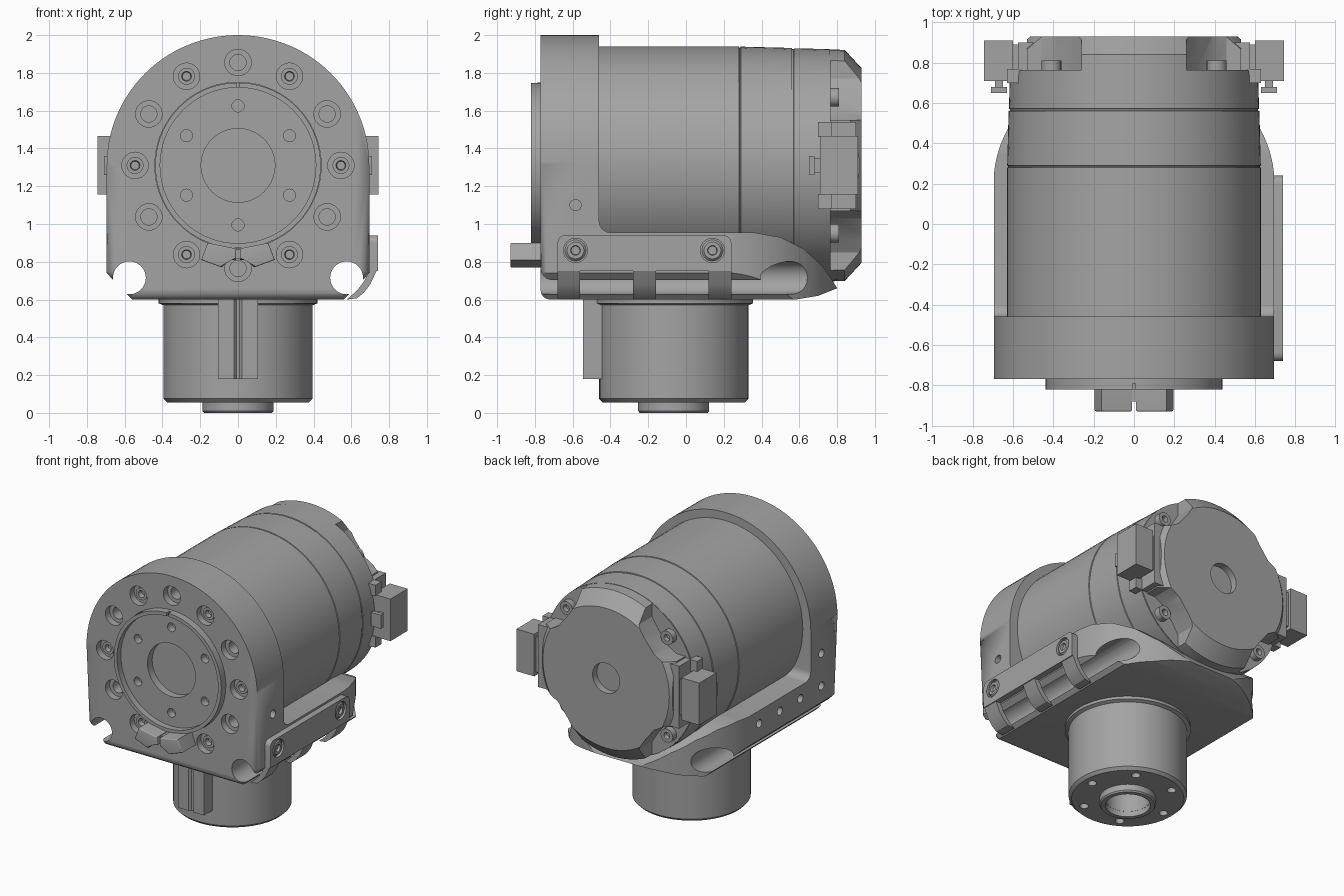
import bpy, bmesh
from math import pi, sin, cos, radians
from mathutils import Vector

if "Cube" in bpy.data.objects:
    bpy.data.objects.remove(bpy.data.objects["Cube"])

grey = bpy.data.materials.new("machined_grey")
grey.use_nodes = True
grey.diffuse_color = (0.37, 0.37, 0.37, 1)
grey.node_tree.nodes["Principled BSDF"].inputs["Base Color"].default_value = grey.diffuse_color

CZ = 1.31     # height of the main axis
NY = -0.065   # y of the neck axis
parts = []


def place(a, b, t, axis):
    return {"x": Vector((t, a, b)), "y": Vector((a, t, b)), "z": Vector((a, b, t))}[axis]


def finish(name, bm):
    bmesh.ops.remove_doubles(bm, verts=bm.verts, dist=1e-5)
    bmesh.ops.recalc_face_normals(bm, faces=bm.faces)
    mesh = bpy.data.meshes.new(name)
    bm.to_mesh(mesh)
    bm.free()
    mesh.materials.append(grey)
    ob = bpy.data.objects.new(name, mesh)
    bpy.context.collection.objects.link(ob)
    parts.append(ob)
    return ob


def add_prism(bm, pts, axis, lo, hi):
    ends = [[bm.verts.new(place(a, b, t, axis)) for a, b in pts] for t in (lo, hi)]
    bm.faces.new(ends[0])
    bm.faces.new(ends[1][::-1])
    n = len(pts)
    for i in range(n):
        j = (i + 1) % n
        bm.faces.new((ends[0][i], ends[0][j], ends[1][j], ends[1][i]))


def prism(name, pts, axis, lo, hi, bevel_start=0):
    bm = bmesh.new()
    add_prism(bm, pts, axis, lo, hi)
    if bevel_start:
        k = "xyz".index(axis)
        edges = [e for e in bm.edges if all(abs(v.co[k] - lo) < 1e-5 for v in e.verts)]
        bmesh.ops.bevel(bm, geom=edges, offset=bevel_start, segments=4, profile=0.5, affect='EDGES')
    return finish(name, bm)


def arc(a, b, ra, rb, start, end, n):
    return [(a + ra * cos(radians(start + (end - start) * i / n)),
             b + rb * sin(radians(start + (end - start) * i / n))) for i in range(n + 1)]


def circle(a, b, r, n=24):
    return arc(a, b, r, r, 0, 360, n)[:-1]


def rect(a0, a1, b0, b1):
    return [(a0, b0), (a1, b0), (a1, b1), (a0, b1)]


def rods(name, shapes, axis):
    """Several prisms in one mesh; shapes are (points, low, high)."""
    bm = bmesh.new()
    for pts, lo, hi in shapes:
        add_prism(bm, pts, axis, lo, hi)
    return finish(name, bm)


def lathe(name, profile, axis, a, b, n=72):
    """Revolve (radius, position) pairs that start and end on the axis."""
    bm = bmesh.new()
    rings = []
    for r, t in profile:
        pts = circle(a, b, r, n) if r else [(a, b)]
        rings.append([bm.verts.new(place(p, q, t, axis)) for p, q in pts])
    for low, high in zip(rings, rings[1:]):
        for i in range(n):
            j = (i + 1) % n
            quad = [low[i % len(low)], low[j % len(low)], high[j % len(high)], high[i % len(high)]]
            bm.faces.new(list(dict.fromkeys(quad)))
    return finish(name, bm)


def boolean(ob, cutter, op='DIFFERENCE'):
    mod = ob.modifiers.new("cut", 'BOOLEAN')
    mod.operation, mod.solver, mod.object = op, 'EXACT', cutter
    bpy.context.view_layer.objects.active = ob
    bpy.ops.object.modifier_apply(modifier=mod.name)
    parts.remove(cutter)
    bpy.data.objects.remove(cutter)


# Housing: arched front wall flowing into a cradle with a rounded tail
arch = [(-0.56, 0.6), (0.56, 0.6), (0.695, 0.74)] + arc(0, CZ, 0.695, 0.69, 0, 180, 56) + [(-0.695, 0.74)]
housing = prism("housing", arch, "y", -0.77, 0.85, bevel_start=0.05)
side = [(-0.9, 0.5), (0.55, 0.5), (0.58, 0.6), (0.7, 0.62), (0.8, 0.66), (0.77, 0.71), (0.72, 0.78),
        (0.62, 0.87), (0.5, 0.93), (0.36, 0.955)]
side += arc(-0.4, 1.015, 0.06, 0.06, 270, 180, 6) + [(-0.46, 2.1), (-0.9, 2.1)]
boolean(housing, prism("side_shape", side, "x", -1, 1), 'INTERSECT')
plan = [(-0.72, -0.9), (0.72, -0.9), (0.72, 0.19)] + arc(0, 0.2, 0.697, 0.62, 0, 180, 40) + [(-0.72, 0.19)]
boolean(housing, prism("plan_shape", plan, "z", 0.4, 2.2), 'INTERSECT')
boolean(housing, rods("grooves", [(circle(s * 0.575, 0.715, 0.087, 32), -1, 1) for s in (-1, 1)], "y"))

# Ring of counterbored holes and the seat of the output disc
ring = [(0.545 * cos(i * pi / 6), CZ + 0.545 * sin(i * pi / 6)) for i in range(12)]
boolean(housing, rods("counterbores", [(circle(x, z, 0.07), -0.9, -0.72) for x, z in ring], "y"))
boolean(housing, rods("bolt_holes", [(circle(x, z, 0.043), -0.9, -0.64) for x, z in ring], "y"))
boolean(housing, prism("disc_seat", circle(0, CZ, 0.44, 72), "y", -0.9, -0.69))

# Threaded side holes
side_holes = [(circle(-0.585, 1.1, 0.03, 16), 0.63, 0.8), (circle(-0.585, 1.1, 0.03, 16), -0.8, -0.63)]
side_holes += [(circle(y, 0.86, 0.03, 16), -0.8, -0.63) for y in (-0.585, -0.34, -0.1, 0.14)]
boolean(housing, rods("side_holes", side_holes, "x"))

# Socket screws in every second front hole
for i in range(0, 12, 2):
    x, z = ring[i]
    lathe("front_screw", [(0, -0.7), (0.022, -0.7), (0.026, -0.735), (0.045, -0.735), (0.045, -0.65), (0, -0.65)],
          "y", x, z, 18)

# Output disc with raised rim, centre recess and six holes
disc = lathe("output_disc", [(0, -0.72), (0.195, -0.72), (0.195, -0.775), (0.412, -0.775), (0.412, -0.82),
                             (0.438, -0.82), (0.438, -0.69), (0, -0.69)], "y", 0, CZ, 96)
small = [(circle(0.315 * sin(i * pi / 3), CZ + 0.315 * cos(i * pi / 3), 0.032, 20), -0.9, -0.72) for i in range(6)]
small.append((rect(-0.008, 0.008, CZ + 0.4, CZ + 0.46), -0.9, -0.79))
boolean(disc, rods("disc_holes", small, "y"))

# Split stop block under the disc
for s in (-1, 1):
    wing = [(0.01, 0.87), (0.16, 0.9), (0.195, 0.81), (0.085, 0.77), (0.05, 0.81), (0.01, 0.81)]
    prism("stop_block", [(s * x, z) for x, z in wing], "y", -0.93, -0.75, bevel_start=0.008)
prism("stop_web", rect(-0.02, 0.02, 0.815, 0.865), "y", -0.88, -0.75)

# Motor body: sections separated by fine seams
lathe("motor_body", [(0, -0.5), (0.63, -0.5), (0.63, 0.28), (0.624, 0.282), (0.624, 0.288), (0.629, 0.29),
                     (0.622, 0.56), (0.616, 0.562), (0.616, 0.57), (0.62, 0.572), (0.616, 0.76), (0, 0.76)],
      "y", 0, CZ, 80)

# End cap with four corner pockets and trimmed sides
cap = lathe("end_cap", [(0, 0.74), (0.614, 0.74), (0.612, 0.84), (0.515, 0.93), (0.11, 0.93), (0.11, 0.88), (0, 0.88)],
            "y", 0, CZ, 80)
pocket = [(0.26, 0.7), (0.26, 0.46), (0.31, 0.38), (0.39, 0.28), (0.46, 0.24), (0.7, 0.24)]
cuts = [([(sx * x, CZ + sz * z) for x, z in pocket], 0.765, 1) for sx in (-1, 1) for sz in (-1, 1)]
boolean(cap, rods("cap_pockets", cuts, "y"))
boolean(cap, rods("cap_sides", [(rect(min(s * 0.53, s), max(s * 0.53, s), 0.5, 2.1), 0.765, 1) for s in (-1, 1)], "y"))
for sx in (-1, 1):
    for sz in (-1, 1):
        lathe("cap_screw", [(0, 0.78), (0.02, 0.78), (0.024, 0.81), (0.05, 0.81), (0.05, 0.75), (0, 0.75)],
              "y", sx * 0.41, CZ + sz * 0.36, 18)

# Cable connectors on both sides of the cap
for s in (-1, 1):
    def block(name, x0, x1, y0, y1, h):
        prism(name, rect(y0, y1, CZ - h, CZ + h), "x", min(s * x0, s * x1), max(s * x0, s * x1))
    block("connector_socket", 0.5, 0.575, 0.75, 0.9, 0.23)
    block("connector_neck", 0.57, 0.61, 0.77, 0.89, 0.13)
    block("connector_plug", 0.6, 0.745, 0.71, 0.91, 0.155)
    block("connector_latch", 0.63, 0.71, 0.65, 0.68, 0.05)
    block("connector_latch_stem", 0.65, 0.69, 0.67, 0.72, 0.04)
    for z in (-0.19, 0.19):
        prism("connector_tab", rect(0.7, 0.77, CZ + z - 0.04, CZ + z + 0.04), "x",
              min(s * 0.5, s * 0.63), max(s * 0.5, s * 0.63))

# Cable clip on the left side: a strip with three curled fingers
strip = prism("clip_strip", [(y, z) for y, z in arc(0.2, 0.9, 0.04, 0.04, 0, 90, 5) + arc(-0.64, 0.9, 0.04, 0.04, 90, 180, 5)]
              + [(-0.68, 0.75), (0.24, 0.75)], "x", 0.693, 0.74)
finger = [(0.74, 0.76), (0.73, 0.745), (0.7, 0.68), (0.665, 0.635), (0.63, 0.607), (0.575, 0.6),
          (0.61, 0.63), (0.64, 0.66), (0.67, 0.7), (0.697, 0.76)]
for y in (-0.68, -0.28, 0.12):
    prism("clip_finger", finger, "y", y, y + 0.12)
boolean(strip, rods("clip_holes", [(circle(y, 0.86, 0.064), 0.72, 0.8) for y in (-0.585, 0.14)], "x"))
for y in (-0.585, 0.14):
    lathe("clip_screw", [(0, 0.715), (0.022, 0.715), (0.026, 0.737), (0.045, 0.737), (0.056, 0.725), (0.056, 0.7),
                         (0, 0.7)], "x", y, 0.86, 20)

# Neck: collar, cylinder and hollow spigot at the bottom
neck = lathe("neck", [(0, 0.04), (0.15, 0.04), (0.15, 0), (0.18, 0), (0.188, 0.01), (0.188, 0.055), (0.375, 0.055),
                      (0.395, 0.075), (0.395, 0.57), (0.42, 0.58), (0.42, 0.62), (0, 0.62)], "z", 0, NY)
boolean(neck, rods("neck_holes", [(circle(0.31 * cos(i * pi / 3), NY + 0.31 * sin(i * pi / 3), 0.03, 20), -0.1, 0.13)
                                  for i in range(6)], "z"))
boolean(neck, prism("neck_bore", circle(0, NY, 0.149, 48), "z", -0.1, 0.3))

# Key on the front of the neck, with a fine centre slot
for s in (-1, 1):
    prism("neck_key", [(s * 0.008, -0.4), (s * 0.008, -0.53), (s * 0.02, -0.545), (s * 0.105, -0.545), (s * 0.105, -0.4)],
          "z", 0.18, 0.61)
prism("neck_key_core", rect(-0.01, 0.01, -0.53, -0.4), "z", 0.18, 0.61)

# Smooth the round surfaces and keep edges sharp
bpy.ops.object.select_all(action='DESELECT')
for ob in parts:
    ob.select_set(True)
bpy.context.view_layer.objects.active = parts[0]
bpy.ops.object.shade_smooth_by_angle(angle=radians(28))
